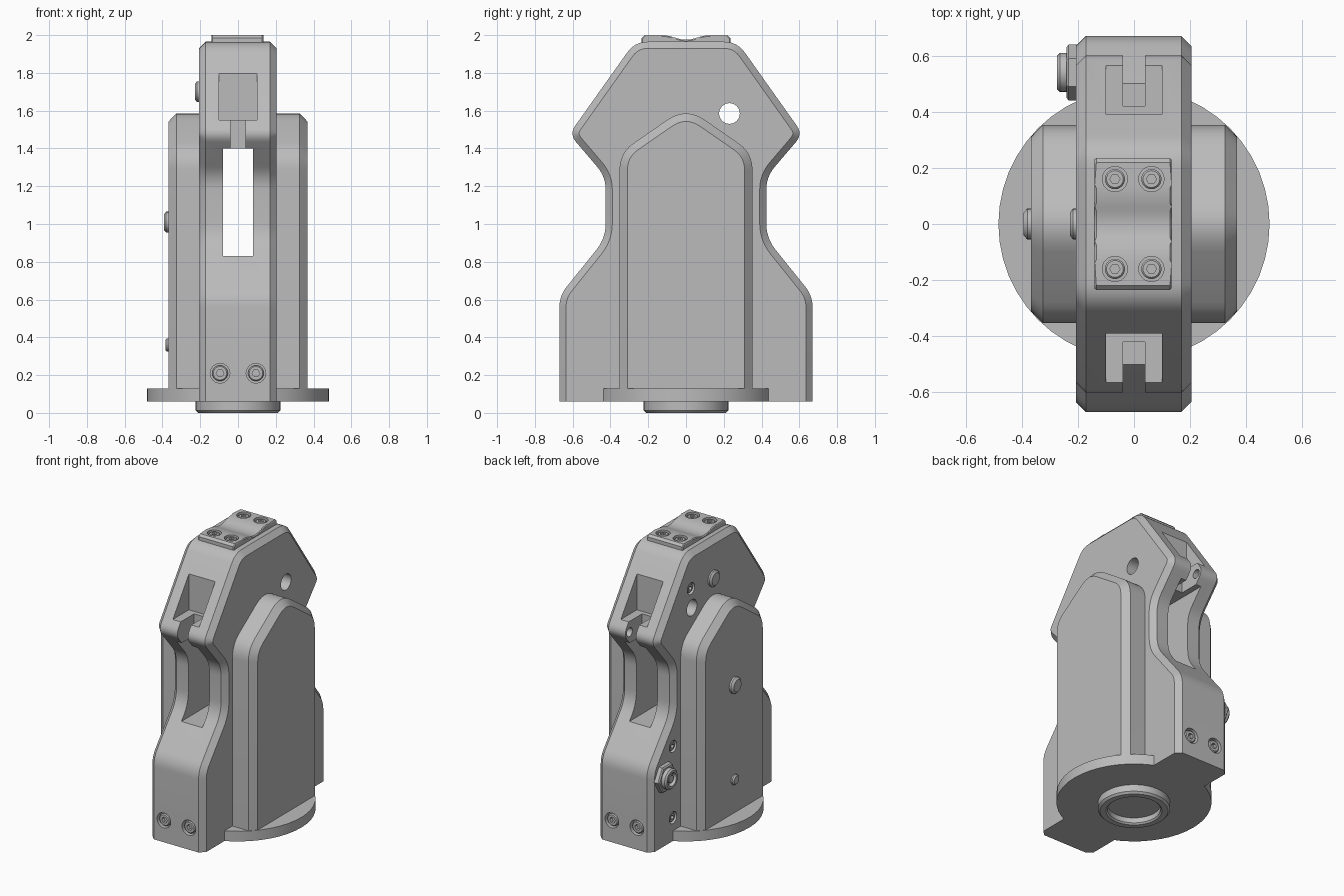
import bpy, bmesh, math
from mathutils import Vector

old = bpy.data.objects.get("Cube")
if old:
    bpy.data.objects.remove(old)

grey = bpy.data.materials.new("metal_grey")
grey.use_nodes = True
grey.diffuse_color = (0.5, 0.5, 0.5, 1)
grey.node_tree.nodes["Principled BSDF"].inputs["Base Color"].default_value = (0.5, 0.5, 0.5, 1)
parts = []


def finish(bm, name, keep=True):
    bmesh.ops.recalc_face_normals(bm, faces=bm.faces)
    mesh = bpy.data.meshes.new(name)
    bm.to_mesh(mesh)
    bm.free()
    ob = bpy.data.objects.new(name, mesh)
    bpy.context.collection.objects.link(ob)
    if keep:
        mesh.materials.append(grey)
        parts.append(ob)
    else:
        ob.hide_render = True
    return ob


def boolean(ob, other, op="DIFFERENCE"):
    mod = ob.modifiers.new("cut", "BOOLEAN")
    mod.object, mod.operation, mod.solver = other, op, "EXACT"
    bpy.context.view_layer.update()
    with bpy.context.temp_override(object=ob, active_object=ob):
        bpy.ops.object.modifier_apply(modifier=mod.name)
    if other in parts:
        parts.remove(other)
    bpy.data.objects.remove(other)


def outline(half, steps=6):
    """Mirror a half outline of (y, z, corner rounding) and round its corners."""
    pts = half + [(-y, z, r) for y, z, r in reversed(half) if y > 0]
    out = []
    for i, (y, z, r) in enumerate(pts):
        p = Vector((y, z))
        if r == 0:
            out.append(p)
            continue
        a = p + (Vector(pts[i - 1][:2]) - p).normalized() * r
        b = p + (Vector(pts[(i + 1) % len(pts)][:2]) - p).normalized() * r
        for k in range(steps + 1):
            t = k / steps
            out.append(a * (1 - t) ** 2 + p * 2 * t * (1 - t) + b * t * t)
    return out


def prism(name, half, x0, x1, chamfer, caps):
    """Extrude an outline along x and chamfer the rims of the given caps, not the base."""
    bm = bmesh.new()
    face = bm.faces.new([bm.verts.new((x0, p.x, p.y)) for p in outline(half)])
    new = bmesh.ops.extrude_face_region(bm, geom=[face])["geom"]
    for v in new:
        if isinstance(v, bmesh.types.BMVert):
            v.co.x = x1
    base = min(v.co.z for v in bm.verts) + 0.001
    rims = [e for e in bm.edges
            if any(all(abs(v.co.x - c) < 1e-4 for v in e.verts) for c in caps)
            and max(v.co.z for v in e.verts) > base]
    bmesh.ops.bevel(bm, geom=rims, offset=chamfer, offset_type="OFFSET", segments=1,
                    profile=0.5, affect="EDGES", clamp_overlap=False)
    return finish(bm, name)


def lathe(name, profile, loc=(0, 0, 0), axis=(0, 0, 1), sides=40, keep=True):
    """Turn a (radius, height) profile around an axis."""
    bm = bmesh.new()
    verts = [bm.verts.new((r, 0, h)) for r, h in profile]
    edges = [bm.edges.new(pair) for pair in zip(verts, verts[1:])]
    bmesh.ops.spin(bm, geom=verts + edges, cent=(0, 0, 0), axis=(0, 0, 1),
                   angle=math.tau, steps=sides, use_duplicate=False)
    bmesh.ops.remove_doubles(bm, verts=bm.verts, dist=1e-5)
    turn = Vector(axis).to_track_quat("Z", "Y")
    for v in bm.verts:
        v.co = turn @ v.co + Vector(loc)
    return finish(bm, name, keep)


def bore(target, r, loc, axis, low, high, sides=24):
    profile = [(0, low), (r, low), (r, high), (0, high)]
    boolean(target, lathe("cutter", profile, loc, axis, sides, False))


def slot(target, lo, hi):
    bm = bmesh.new()
    bmesh.ops.create_cube(bm, size=1)
    for v in bm.verts:
        v.co = [l if c < 0 else h for c, l, h in zip(v.co, lo, hi)]
    boolean(target, finish(bm, "cutter", False))


def screw(name, target, r, loc, axis):
    """Socket screw sunk in a counterbore."""
    bore(target, r, loc, axis, -0.04, 0.03)
    s = r * 0.8
    head = lathe(name, [(0, -0.045), (s, -0.045), (s, -0.012), (s - 0.006, -0.006), (0, -0.006)],
                 loc, axis, 24)
    bore(head, r * 0.4, loc, axis, -0.03, 0.03, 6)


# Main housing with its waist, and the round base flange joined to it
housing = prism("housing", [
    (0.67, 0.06, 0), (0.67, 0.62, 0.06), (0.425, 0.925, 0.08), (0.425, 1.25, 0.07),
    (0.618, 1.476, 0.055), (0.271, 1.965, 0.07)], -0.206, 0.204, 0.035, (-0.206, 0.204))
flange = lathe("flange", [(0, 0.06), (0.483, 0.06), (0.483, 0.13), (0, 0.13)], sides=48)
boolean(housing, flange, "UNION")

# Window through the waist, and the clevis pockets at both ends
slot(housing, (-0.08, -1, 0.83), (0.08, 1, 1.4))
for s in (-1, 1):
    for w, y0, z0, z1 in ((0.1, 0.39, 1.55, 1.85), (0.04, 0.42, 1.38, 1.57)):
        lo, hi = sorted((s * y0, s * 0.9))
        slot(housing, (-w, lo, z0), (w, hi, z1))
    bore(housing, 0.03, (0, s * 0.555, 1.475), (1, 0, 0), -0.1, 0.1)
    # Through holes across the head
    bore(housing, 0.055, (0, s * 0.23, 1.585), (1, 0, 0), -0.4, 0.4)

# Mounting holes underneath
for deg in (30, 120, 210, 300, 162):
    a = math.radians(deg)
    bore(housing, 0.03, (0.34 * math.cos(a), 0.34 * math.sin(a), 0.06), (0, 0, 1), -0.03, 0.05)

# Centring ring underneath
lathe("base_ring", [(0, 0.045), (0.165, 0.045), (0.165, 0.01), (0.175, 0), (0.212, 0),
                    (0.225, 0.013), (0.225, 0.07), (0, 0.07)])

# Side covers
for name, s in (("left_cover", 1), ("right_cover", -1)):
    prism(name, [(0.352, 0.12, 0), (0.352, 1.376, 0.09), (0, 1.62, 0.12)],
          s * 0.18, s * 0.367, 0.042, (s * 0.367,))

# Top plate with a shallow saddle
plate = prism("top_plate", [(0.235, 1.95, 0), (0.235, 1.985, 0), (0.22, 2, 0), (0.1, 2, 0.04),
                            (0, 1.968, 0.05)], -0.14, 0.134, 0.006, (-0.14, 0.134))

# Socket screws: plate, base ends, right side
for s in (-1, 1):
    for x in (-0.068, 0.062):
        screw("plate_screw", plate, 0.045, (x, s * 0.16, 2), (0, 0, 1))
    for x in (-0.095, 0.095):
        screw("base_screw", housing, 0.052, (x, s * 0.67, 0.21), (0, s, 0))
    for y, z in ((0.435, 0.71), (0.435, 0.22), (0.24, 1.72)):
        screw("side_screw", housing, 0.04, (-0.206, s * y, z), (-1, 0, 0))

# Domed pins on the right side
for name, r, h, x, z in (("head_pin", 0.055, 0.022, -0.206, 1.7),
                         ("cover_pin", 0.055, 0.026, -0.367, 1.01),
                         ("cover_small_pin", 0.035, 0.018, -0.367, 0.36)):
    lathe(name, [(0, -0.02), (r, -0.02), (r, h * 0.5), (r * 0.75, h), (0, h)],
          (x, 0, z), (-1, 0, 0), 24)

# Cable fitting: hex nut with a round threaded collar
nut_at = (-0.206, 0.54, 0.54)
lathe("fitting_nut", [(0, -0.01), (0.1, -0.01), (0.1, 0.027), (0.09, 0.034), (0, 0.034)],
      nut_at, (-1, 0, 0), 6)
lathe("fitting_collar", [(0, 0.02), (0.07, 0.02), (0.07, 0.058), (0.06, 0.068), (0.045, 0.068),
                         (0.04, 0.045), (0.025, 0.045), (0.025, 0.06), (0, 0.06)],
      nut_at, (-1, 0, 0), 24)

# Smooth the rounded faces, keep the edges sharp
bpy.ops.object.select_all(action="DESELECT")
for ob in parts:
    ob.select_set(True)
bpy.context.view_layer.objects.active = housing
bpy.ops.object.shade_smooth_by_angle(angle=math.radians(25))
